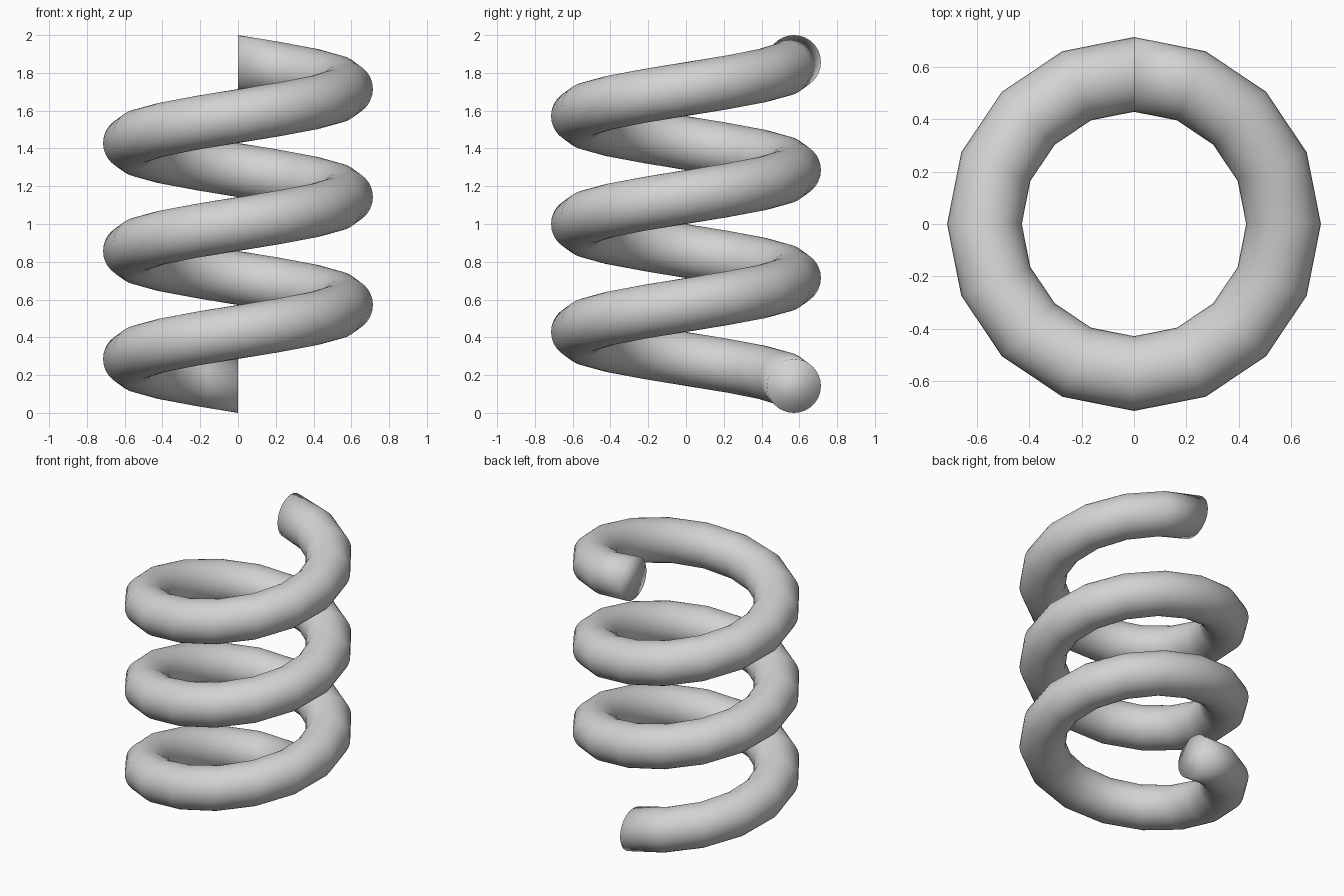
import bpy
import bmesh
from math import cos, sin, tau
from mathutils import Matrix, Vector

default = bpy.data.objects.get("Cube")
if default:
    bpy.data.objects.remove(default, do_unlink=True)

WIRE = 1 / 7            # wire radius
COIL = 4 * WIRE         # coil centre radius
PITCH = 4 * WIRE        # rise per turn
TURNS, STEPS, SIDES = 3, 16, 32

# Plain grey material
grey = bpy.data.materials.new("light grey")
grey.use_nodes = True
colour = (0.65, 0.65, 0.65, 1)
grey.diffuse_color = colour
grey.node_tree.nodes["Principled BSDF"].inputs["Base Color"].default_value = colour

# Upright circular section at the back, screwed upward around z
section = [Vector((0, COIL + WIRE * cos(tau * s / SIDES), WIRE + WIRE * sin(tau * s / SIDES)))
           for s in range(SIDES)]
bm = bmesh.new()
rings = []
for i in range(TURNS * STEPS + 1):
    turn = i / STEPS
    screw = Matrix.Translation((0, 0, PITCH * turn)) @ Matrix.Rotation(tau * turn, 4, "Z")
    rings.append([bm.verts.new(screw @ p) for p in section])

# Tube wall between neighbouring rings
for a, b in zip(rings, rings[1:]):
    for s in range(SIDES):
        t = (s + 1) % SIDES
        bm.faces.new((a[s], a[t], b[t], b[s]))

# Flat end caps, shaded smoothly with the wall
bm.faces.new(rings[0])
bm.faces.new(rings[-1])
bmesh.ops.recalc_face_normals(bm, faces=bm.faces)
for face in bm.faces:
    face.smooth = True

mesh = bpy.data.meshes.new("coil_spring")
bm.to_mesh(mesh)
bm.free()
mesh.materials.append(grey)
spring = bpy.data.objects.new("coil_spring", mesh)
bpy.context.collection.objects.link(spring)
